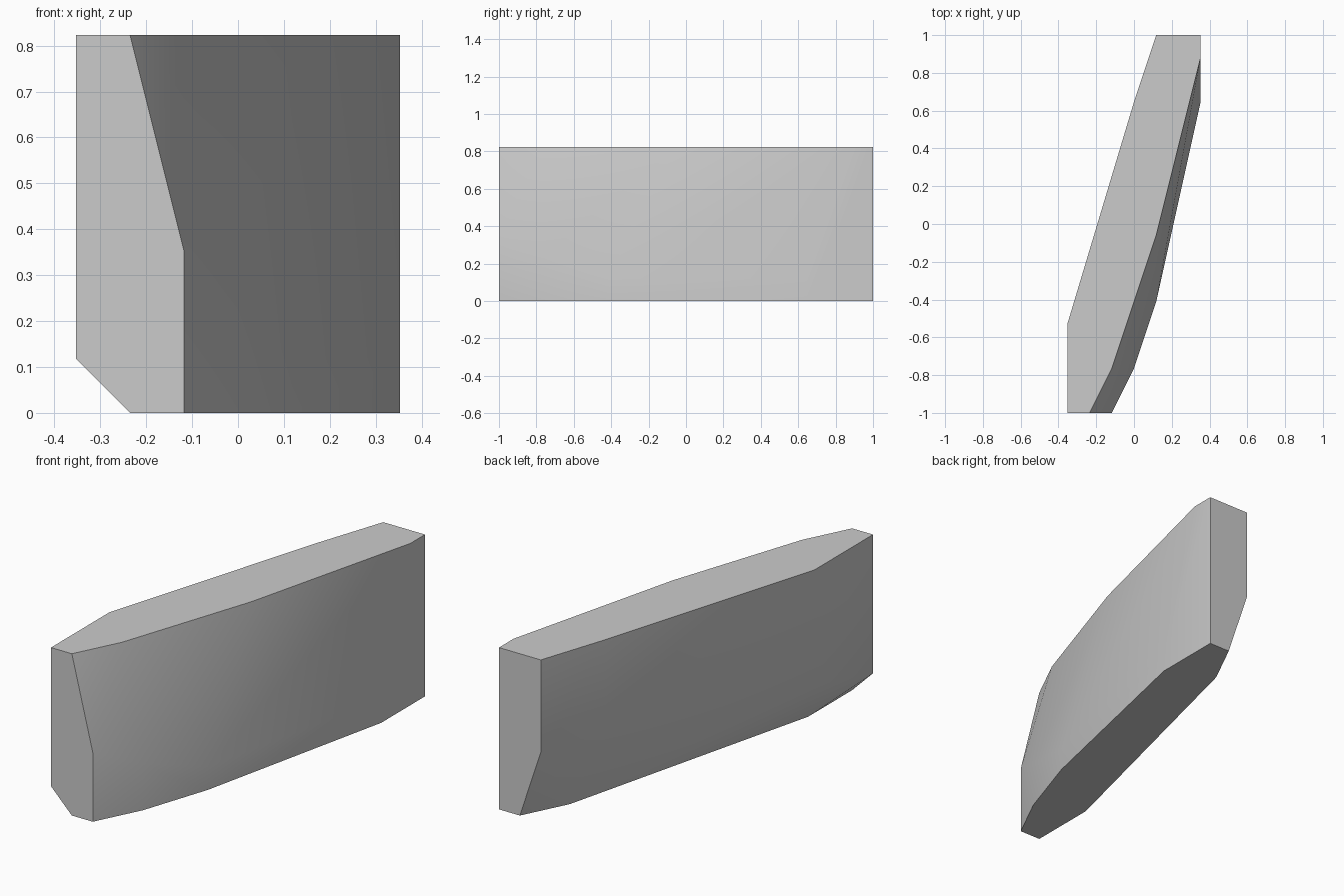
import bpy
import bmesh

cube = bpy.data.objects.get("Cube")
if cube:
    bpy.data.objects.remove(cube, do_unlink=True)

U = 2 / 17        # grid unit of the block
TOP = 7           # block height in units

# Flat stone colour
grey = bpy.data.materials.new("plain_grey")
grey.use_nodes = True
colour = (0.6, 0.6, 0.6, 1)
grey.diffuse_color = colour
grey.node_tree.nodes["Principled BSDF"].inputs["Base Color"].default_value = colour

# Outlines of the upper and lower faces
top_outline = [(-3, -8.5), (-2, -8.5), (-1, -6.5), (1, -0.5), (3, 7.5),
               (3, 8.5), (1, 8.5), (0, 5.5), (-3, -4.5)]
base_outline = [(-2, -8.5), (-1, -8.5), (0, -6.5), (1, -3.5), (3, 5.5),
                (3, 8.5), (2, 8.5), (1, 6.5), (-2, -5.5)]
# Corners where the side walls start to lean in
wall_corners = [(-3, -8.5, 1), (-1, -8.5, 3), (1, 8.5, 3),
                (0, -6.5, 2), (1, -3.5, 1), (3, 5.5, 1),
                (-3, -4.5, 2), (0, 5.5, 3)]

points = [(x, y, TOP) for x, y in top_outline]
points += [(x, y, 0) for x, y in base_outline]
points += wall_corners

# Wrap the corners in a convex block
bm = bmesh.new()
for x, y, z in points:
    bm.verts.new((x * U, y * U, z * U))
hull = bmesh.ops.convex_hull(bm, input=bm.verts)
loose = {g for g in hull["geom_interior"] + hull["geom_unused"]
         if isinstance(g, bmesh.types.BMVert)}
bmesh.ops.delete(bm, geom=list(loose), context="VERTS")
bmesh.ops.dissolve_limit(bm, angle_limit=0.01, verts=bm.verts, edges=bm.edges)
bmesh.ops.recalc_face_normals(bm, faces=bm.faces)

mesh = bpy.data.meshes.new("slanted_block")
bm.to_mesh(mesh)
bm.free()
mesh.materials.append(grey)
block = bpy.data.objects.new("slanted_block", mesh)
bpy.context.collection.objects.link(block)

# Smooth the gentle wall bends, keep the end and rim edges crisp
bpy.ops.object.select_all(action="DESELECT")
block.select_set(True)
bpy.context.view_layer.objects.active = block
bpy.ops.object.shade_smooth_by_angle(angle=0.6)
